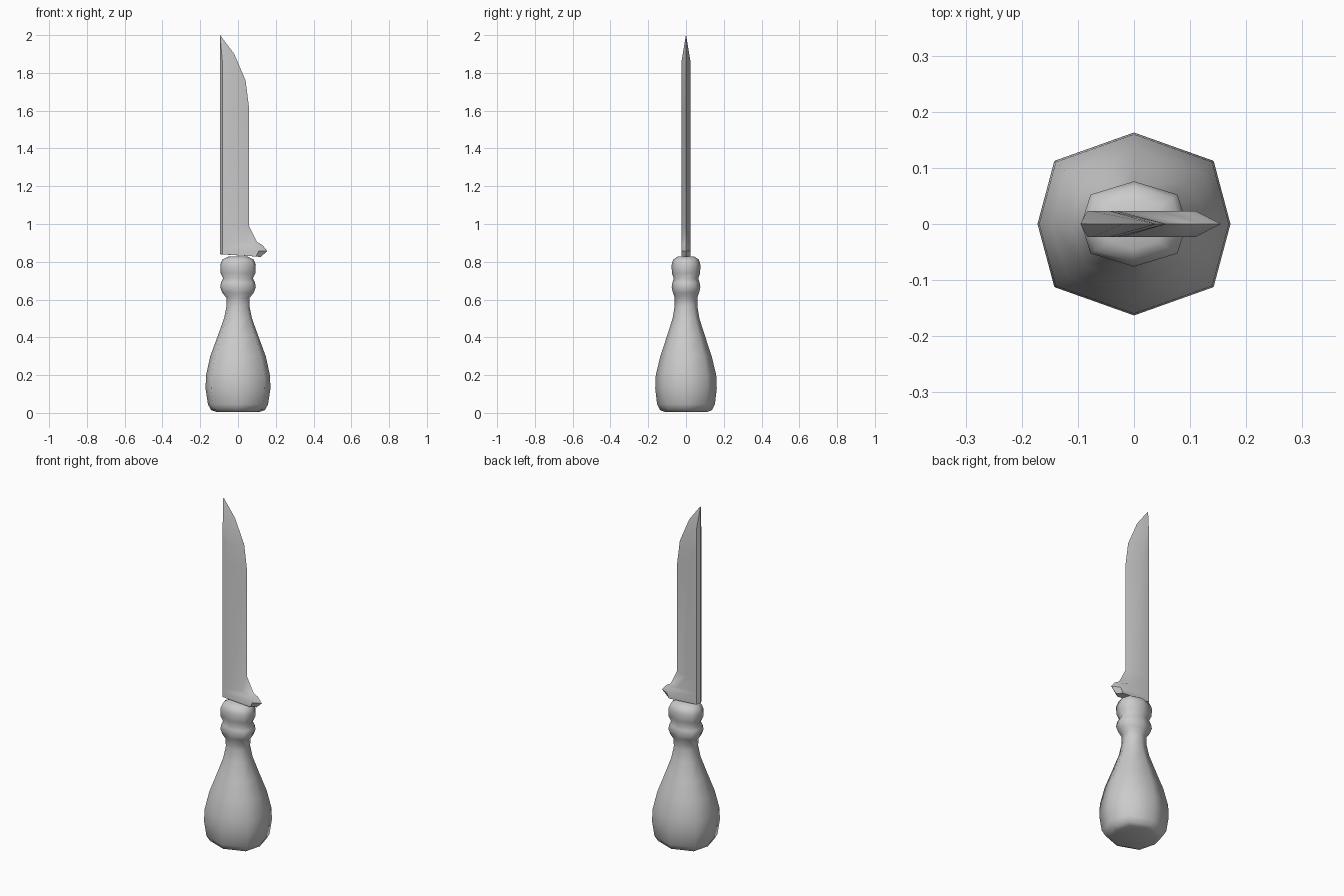
import bpy, bmesh, math


def loft(name, rings, angle):
    """Skin a closed solid through equally sized rings of points."""
    bm = bmesh.new()
    rows = [[bm.verts.new(p) for p in ring] for ring in rings]
    n = len(rows[0])
    for a, b in zip(rows, rows[1:]):
        for i in range(n):
            j = (i + 1) % n
            bm.faces.new((a[i], a[j], b[j], b[i]))
    bm.faces.new(rows[0][::-1])
    bm.faces.new(rows[-1])
    bmesh.ops.remove_doubles(bm, verts=bm.verts, dist=0.0005)
    bmesh.ops.recalc_face_normals(bm, faces=bm.faces)
    mesh = bpy.data.meshes.new(name)
    bm.to_mesh(mesh)
    bm.free()
    obj = bpy.data.objects.new(name, mesh)
    bpy.context.collection.objects.link(obj)
    bpy.ops.object.select_all(action='DESELECT')
    obj.select_set(True)
    bpy.context.view_layer.objects.active = obj
    bpy.ops.object.shade_smooth_by_angle(angle=math.radians(angle))
    return obj


# Turned handle: z, half width in x, half depth in y
profile = [
    (0.005, 0.115, 0.112), (0.015, 0.142, 0.138), (0.045, 0.159, 0.153),
    (0.13, 0.172, 0.163), (0.20, 0.169, 0.160), (0.30, 0.147, 0.136),
    (0.40, 0.110, 0.103), (0.50, 0.074, 0.071), (0.565, 0.061, 0.060),
    (0.61, 0.062, 0.060), (0.635, 0.083, 0.069), (0.665, 0.094, 0.076),
    (0.69, 0.090, 0.072), (0.712, 0.079, 0.065), (0.74, 0.093, 0.075),
    (0.785, 0.094, 0.076), (0.812, 0.083, 0.068), (0.827, 0.052, 0.045),
]
octagon = [(1, 0), (.825, .69), (0, 1), (-.825, .69),
           (-1, 0), (-.825, -.69), (0, -1), (.825, -.69)]
loft("handle", [[(w * x, d * y, z) for x, y in octagon] for z, w, d in profile], 70)

# Blade with finger guard: spine z, ridge (x, z), cutting edge (x, z)
T = 0.023
sections = [
    (0.840, 0.095, 0.828, 0.120, 0.825),
    (0.860, 0.110, 0.858, 0.155, 0.857),
    (0.890, 0.085, 0.890, 0.130, 0.888),
    (0.910, 0.040, 0.910, 0.100, 0.906),
    (0.990, -0.020, 0.990, 0.058, 0.990),
    (1.620, -0.030, 1.620, 0.058, 1.620),
    (1.760, -0.042, 1.750, 0.040, 1.760),
    (1.900, -0.075, 1.860, -0.020, 1.900),
]
rings = []
for sz, rx, rz, ex, ez in sections:
    shoulder = min(sz, 1.865)
    rings.append([(-0.095, 0, sz), (-0.083, -T, shoulder), (rx, -T, rz),
                  (ex, 0, ez), (rx, T, rz), (-0.083, T, shoulder)])
rings.append([(-0.095, 0, 2.0)] * 6)


# The tip ring collapses to one point, so skin it with a tiny ring first
rings[-1] = [(-0.095 + 0.0006 * math.cos(math.pi + i * math.pi / 3),
              0.0006 * math.sin(math.pi + i * math.pi / 3), 2.0) for i in range(6)]
loft("blade", rings, 35)
